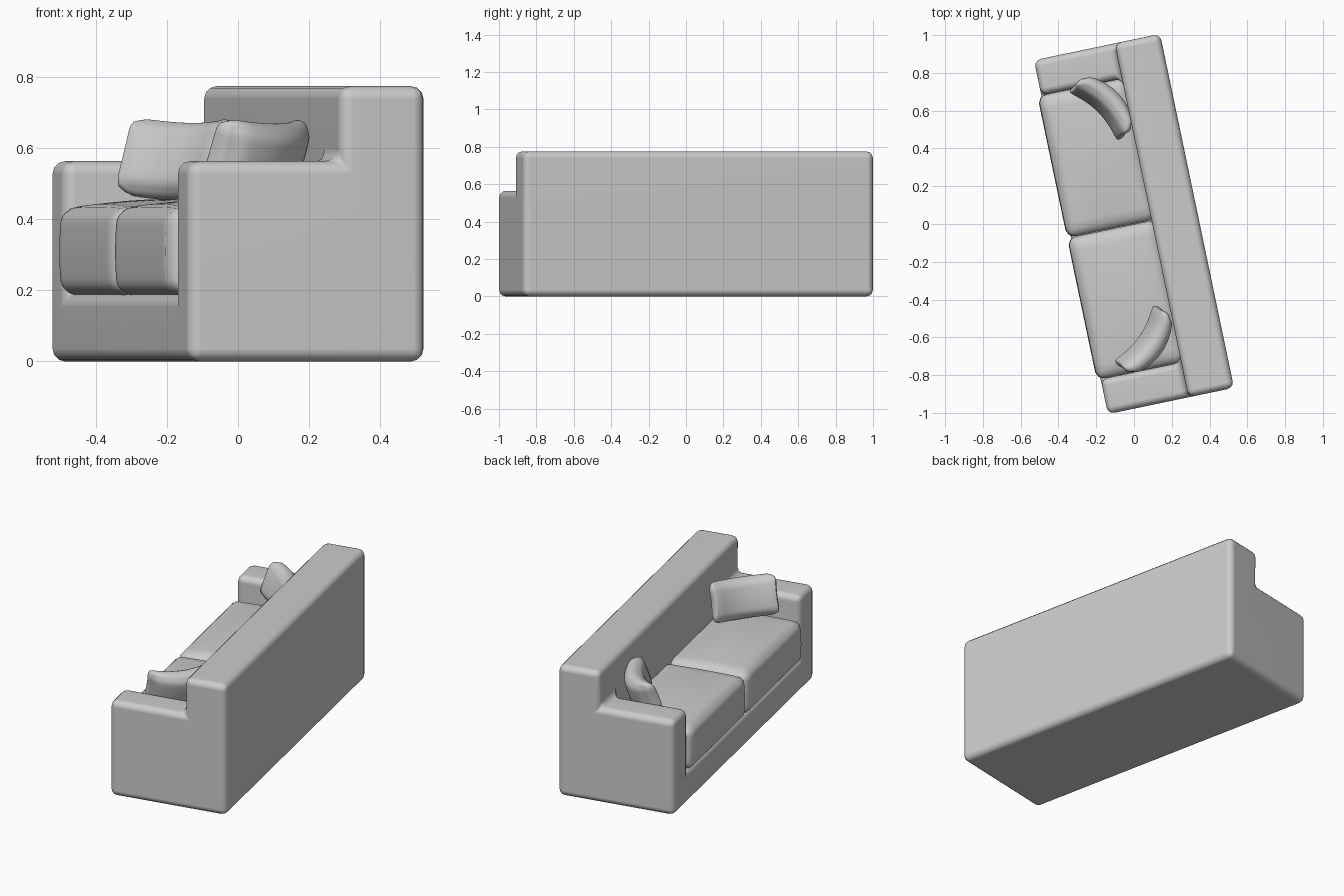
import bpy, bmesh
from math import radians
from mathutils import Matrix, Vector

if "Cube" in bpy.data.objects:
    bpy.data.objects.remove(bpy.data.objects["Cube"])

TURN = Matrix.Rotation(radians(11.8), 4, 'Z')  # whole sofa is turned in plan


def finish(name, bm, matrix):
    bm.transform(matrix)
    bmesh.ops.recalc_face_normals(bm, faces=bm.faces)
    for f in bm.faces:
        f.smooth = True
    mesh = bpy.data.meshes.new(name)
    bm.to_mesh(mesh)
    bm.free()
    ob = bpy.data.objects.new(name, mesh)
    bpy.context.collection.objects.link(ob)
    return ob


def rounded_box(size, radius, shape, cuts=19):
    """Subdivided box with rounded edges; shape(v, n) then softens it (n in -1..1)."""
    bm = bmesh.new()
    bmesh.ops.create_cube(bm, size=2)
    bmesh.ops.subdivide_edges(bm, edges=bm.edges[:], cuts=cuts, use_grid_fill=True)
    half = Vector(size) / 2
    for vert in bm.verts:
        n = vert.co.copy()
        p = Vector(n[i] * half[i] for i in range(3))
        q = Vector(max(-half[i] + radius, min(half[i] - radius, p[i])) for i in range(3))
        vert.co = shape(q + (p - q).normalized() * radius, n)
    return bm


# Frame: base, two arms and back as one solid, made from filled grid cells
xs = [-0.341, 0.095, 0.341]
ys = [-0.957, -0.768, 0.768, 0.957]
zs = [0, 0.19, 0.564, 0.775]


def filled(i, j, k):
    if not (0 <= i < 2 and 0 <= j < 3 and 0 <= k < 3):
        return False
    return i == 1 or k == 0 or (k == 1 and j != 1)


bm = bmesh.new()
for i in range(2):
    for j in range(3):
        for k in range(3):
            if not filled(i, j, k):
                continue
            for axis in range(3):
                for side in (0, 1):
                    nb = [i, j, k]
                    nb[axis] += 1 if side else -1
                    if filled(*nb):
                        continue
                    corners = []
                    for a, b in ((0, 0), (1, 0), (1, 1), (0, 1)):
                        c = [i, j, k]
                        c[axis] += side
                        c[(axis + 1) % 3] += a
                        c[(axis + 2) % 3] += b
                        corners.append(bm.verts.new((xs[c[0]], ys[c[1]], zs[c[2]])))
                    bm.faces.new(corners)
bmesh.ops.remove_doubles(bm, verts=bm.verts[:], dist=0.0001)
bmesh.ops.recalc_face_normals(bm, faces=bm.faces[:])
bmesh.ops.dissolve_limit(bm, angle_limit=radians(2), verts=bm.verts[:], edges=bm.edges[:])
frame = finish("sofa_frame", bm, TURN)
bevel = frame.modifiers.new("soft_edges", 'BEVEL')
bevel.width = 0.036
bevel.segments = 3
bevel.limit_method = 'ANGLE'
normals = frame.modifiers.new("clean_shading", 'WEIGHTED_NORMAL')
normals.keep_sharp = True


# Seat cushions: crowned on top
def seat_shape(v, n):
    if n.z > 0:
        v.z += 0.022 * n.z * (1 - n.x ** 2) * (1 - n.y ** 2)
    v.x -= 0.008 * max(0, -n.x) * (1 - n.z ** 2)
    return v


for name, y in (("seat_cushion_left", 0.384), ("seat_cushion_right", -0.384)):
    bm = rounded_box((0.47, 0.766, 0.25), 0.045, seat_shape)
    finish(name, bm, TURN @ Matrix.Translation((-0.119, y, 0.31)))


# Throw pillows: thin towards the edges and bent into the corners
def pillow_shape(v, n):
    v.y *= 1.15 - 0.2 * n.x ** 2 - 0.2 * n.z ** 2
    v.y += 0.015 - 0.055 * n.x ** 2
    v.x *= 1 - 0.05 * (1 - n.z ** 2)
    return v


for name, loc, yaw in (("pillow_left", (-0.15, 0.635, 0.567), -45),
                       ("pillow_right", (0.075, -0.63, 0.565), 235)):
    bm = rounded_box((0.39, 0.10, 0.225), 0.048, pillow_shape)
    finish(name, bm, Matrix.Translation(loc)
           @ Matrix.Rotation(radians(yaw), 4, 'Z')
           @ Matrix.Rotation(radians(-19), 4, 'X'))
